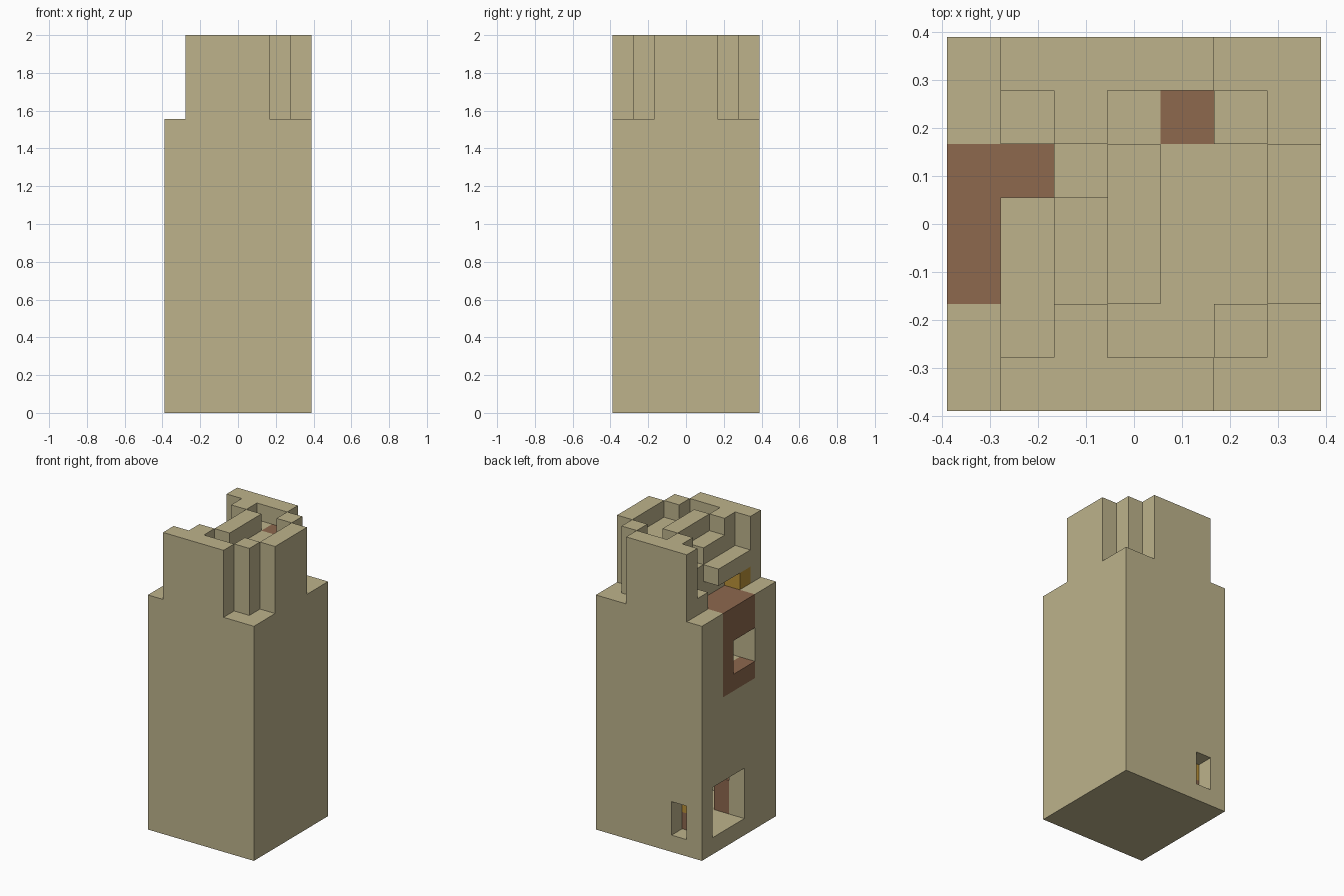
import bpy

cube = bpy.data.objects.get("Cube")
if cube:
    bpy.data.objects.remove(cube, do_unlink=True)

UNIT = 2 / 18      # one building block
HALF = 3.5         # half the footprint, in blocks


def material(name, rgb):
    mat = bpy.data.materials.new(name)
    mat.use_nodes = True
    mat.diffuse_color = (*rgb, 1)
    mat.node_tree.nodes["Principled BSDF"].inputs["Base Color"].default_value = (*rgb, 1)
    return mat


stone = material("sandstone", (0.51, 0.45, 0.26))
wood = material("brown_wood", (0.27, 0.14, 0.076))
gold = material("gold", (0.50, 0.29, 0.04))


def block(name, x, y, z, mat=stone):
    """Box spanning the block ranges x, y and z."""
    bpy.ops.mesh.primitive_cube_add(size=1)
    obj = bpy.context.object
    obj.name = name
    for v in obj.data.vertices:
        for axis, (low, high) in enumerate((x, y, z)):
            offset = HALF if axis < 2 else 0
            v.co[axis] = ((high if v.co[axis] > 0 else low) - offset) * UNIT
    obj.data.materials.append(mat)
    return obj


def carve(target, x, y, z):
    """Remove a box-shaped space from the target."""
    cutter = block("cutter", x, y, z)
    cutter.hide_render = True
    mod = target.modifiers.new("carve", "BOOLEAN")
    mod.object = cutter
    mod.operation = "DIFFERENCE"
    mod.solver = "EXACT"
    bpy.context.view_layer.objects.active = target
    bpy.ops.object.modifier_apply(modifier=mod.name)
    bpy.data.objects.remove(cutter, do_unlink=True)


# Tower body with its rooms and openings
body = block("tower_body", (0, 7), (0, 7), (0, 14))
carve(body, (1, 6), (1, 6), (1, 4))            # lower room
carve(body, (-1, 1.5), (3, 6), (1, 4))         # doorway
carve(body, (1, 2), (5.5, 8), (1, 3))          # rear window
carve(body, (1, 6), (2, 5), (10, 12))          # upper room
carve(body, (-1, 1), (2, 5), (9, 15))          # slot for the wooden frame
carve(body, (0.5, 2), (2, 5), (13, 15))        # slot for the landing

# Lower room furniture
block("lower_bench", (1, 2), (1, 3), (1, 3), wood)
block("lower_stand", (1, 2), (5, 6), (1, 2), wood)
block("lower_lamp", (1, 2), (5, 6), (2, 3), gold)

# Wooden window frame and landing
block("window_sill", (0, 1), (2, 5), (9, 10), wood)
block("window_jamb", (0, 1), (4, 5), (10, 12), wood)
block("window_lintel", (0, 1), (2, 5), (12, 14), wood)
block("landing", (1, 2), (2, 5), (13, 14), wood)

# Crown: matching front and back walls, merlons and corner posts
for side, wall, inner in (("front", 0, 1), ("back", 6, 5)):
    block(side + "_wall", (1, 5), (wall, wall + 1), (14, 18))
    block(side + "_merlon", (2, 3), (inner, inner + 1), (14, 18))
    block(side + "_corner_post", (5, 6), (inner, inner + 1), (14, 18))
block("side_parapet", (6, 7), (2, 5), (14, 18))

# Roof deck, ridge and hatch
block("deck", (3, 6), (2, 5), (14, 17))
block("deck_front", (3, 5), (1, 2), (14, 17))
block("deck_back", (3, 4), (5, 6), (14, 17))
block("ridge", (3, 4), (2, 5), (17, 18))
block("hatch", (4, 5), (5, 6), (14, 17), wood)

# Steps and the lamp under the lowest ledge
block("upper_step", (2, 3), (2, 4), (14, 17))
block("middle_step", (2, 3), (4, 5), (14, 16))
block("ledge", (1, 2), (1, 4), (15, 16))
block("low_step", (1, 2), (5, 6), (14, 15))
block("upper_lamp", (1, 2), (1, 2), (14, 15), gold)
